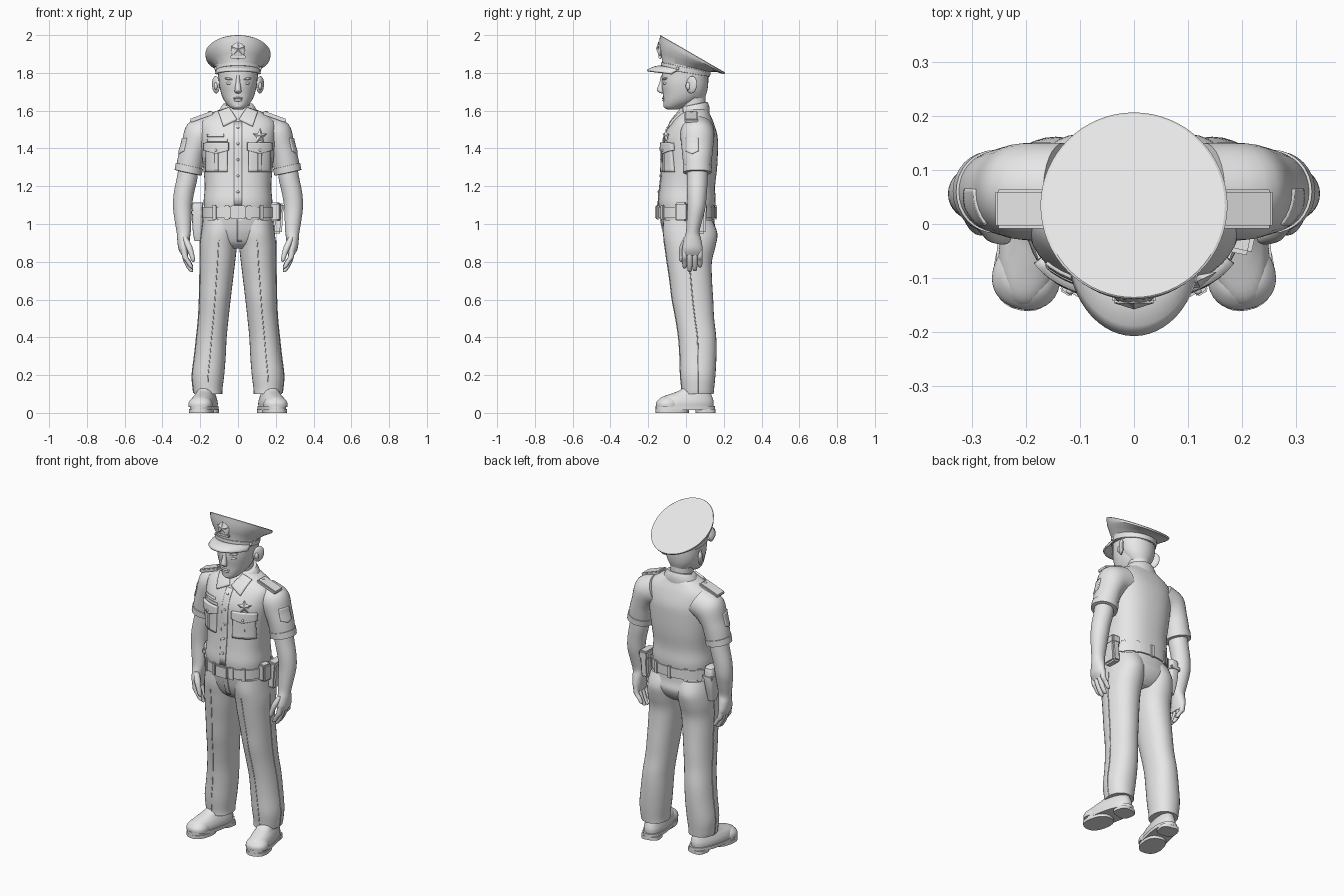
import bpy, bmesh
from math import sin, cos, pi, radians, atan2, copysign
from mathutils import Vector, Matrix
from mathutils.bvhtree import BVHTree

cube = bpy.data.objects.get("Cube")
if cube:
    bpy.data.objects.remove(cube)

grey = bpy.data.materials.new("plain_grey")
grey.use_nodes = True
grey.diffuse_color = (0.8, 0.8, 0.8, 1)
grey.node_tree.nodes["Principled BSDF"].inputs["Base Color"].default_value = (0.8, 0.8, 0.8, 1)


def finish(name, bm, angle=40):
    bmesh.ops.recalc_face_normals(bm, faces=bm.faces[:])
    me = bpy.data.meshes.new(name)
    bm.to_mesh(me)
    bm.free()
    for p in me.polygons:
        p.use_smooth = True
    me.set_sharp_from_angle(angle=radians(angle))
    me.materials.append(grey)
    ob = bpy.data.objects.new(name, me)
    bpy.context.scene.collection.objects.link(ob)
    return ob


def spline(rows, steps):
    """Pass a smooth curve through rows of ring values."""
    out = []
    for i in range(len(rows) - 1):
        a, b, c, d = (rows[max(0, min(len(rows) - 1, i + k))] for k in (-1, 0, 1, 2))
        for s in range(steps):
            t = s / steps
            out.append([q + t / 2 * (r - p + t * (2*p - 5*q + 4*r - w + t * (3*q - p - 3*r + w)))
                        for p, q, r, w in zip(a, b, c, d)])
    return out + [list(rows[-1])]


def loft(name, rings, power=2, steps=4, n=32, side=1, angle=40):
    """Skin rings given as x, y, z, half width, half depth, side tilt, front tilt."""
    full = [list(r) + [0] * (7 - len(r)) for r in rings]
    bm = bmesh.new()
    loops = []
    for x, y, z, ru, rv, t, a in spline(full, steps):
        t, a = radians(t) * side, radians(a)
        u, v = Vector((cos(t), 0, sin(t))), Vector((0, cos(a), sin(a)))
        loop = []
        for k in range(n):
            c, s = cos(2 * pi * k / n), sin(2 * pi * k / n)
            loop.append(bm.verts.new(Vector((x * side, y, z))
                        + u * ru * copysign(abs(c) ** (2 / power), c)
                        + v * rv * copysign(abs(s) ** (2 / power), s)))
        loops.append(loop)
    for lo, hi in zip(loops, loops[1:]):
        for k in range(n):
            bm.faces.new((lo[k], lo[(k + 1) % n], hi[(k + 1) % n], hi[k]))
    bm.faces.new(loops[0])
    bm.faces.new(loops[-1])
    return finish(name, bm, angle)


def blob(name, loc, radii, rot=(0, 0, 0)):
    bm = bmesh.new()
    bmesh.ops.create_uvsphere(bm, u_segments=20, v_segments=12, radius=1)
    bmesh.ops.scale(bm, vec=radii, verts=bm.verts[:])
    ob = finish(name, bm)
    ob.location, ob.rotation_euler = loc, [radians(r) for r in rot]
    return ob


def box(name, loc, size, rot=(0, 0, 0), bevel=0.005):
    bm = bmesh.new()
    bmesh.ops.create_cube(bm, size=1)
    bmesh.ops.scale(bm, vec=size, verts=bm.verts[:])
    bmesh.ops.bevel(bm, geom=bm.edges[:], offset=bevel, segments=2, affect='EDGES')
    ob = finish(name, bm)
    ob.location, ob.rotation_euler = loc, [radians(r) for r in rot]
    return ob


def cord(name, points, r):
    cu = bpy.data.curves.new(name, 'CURVE')
    cu.dimensions, cu.bevel_depth, cu.bevel_resolution = '3D', r, 1
    sp = cu.splines.new('POLY')
    sp.points.add(len(points) - 1)
    for p, co in zip(sp.points, points):
        p.co = (*co, 1)
    cu.materials.append(grey)
    bpy.context.scene.collection.objects.link(bpy.data.objects.new(name, cu))


def tree_of(ob):
    return BVHTree.FromPolygons([v.co for v in ob.data.vertices],
                                [p.vertices[:] for p in ob.data.polygons])


def patch(name, tree, corners, depth, drop=0, side=0, n=10):
    """Lay a cloth panel on a body part, from the front or from one side."""
    a, b, c, d = (Vector(p) for p in corners)
    bm = bmesh.new()
    grid = []
    for j in range(n + 1):
        row = []
        for i in range(n + 1):
            u, v = i / n, j / n
            p = a.lerp(b, u).lerp(d.lerp(c, u), v)
            p.y -= drop * (1 - abs(2 * u - 1)) * (1 - v)
            if side:
                start, ray = Vector((side, p.x, p.y)), Vector((-side, 0, 0))
            else:
                start, ray = Vector((p.x, -1, p.y)), Vector((0, 1, 0))
            hit = tree.ray_cast(start, ray)[0]
            row.append(bm.verts.new(hit if hit else start + ray))
        grid.append(row)
    for j in range(n):
        for i in range(n):
            bm.faces.new((grid[j][i], grid[j][i+1], grid[j+1][i+1], grid[j+1][i]))
    ob = finish(name, bm)
    mod = ob.modifiers.new("thickness", 'SOLIDIFY')
    mod.thickness, mod.offset = depth * 2, 0


def rect(x0, x1, z0, z1):
    return (x0, z0), (x1, z0), (x1, z1), (x0, z1)


def star(name, loc, r, points, turn):
    bm = bmesh.new()
    rim = [bm.verts.new((sin(pi*k/points) * r * (0.5 if k % 2 else 1), 0,
                         cos(pi*k/points) * r * (0.5 if k % 2 else 1))) for k in range(points * 2)]
    for y in (-0.012, 0.012):
        mid = bm.verts.new((0, y, 0))
        for k in range(len(rim)):
            bm.faces.new((mid, rim[k], rim[(k + 1) % len(rim)]))
    ob = finish(name, bm, 10)
    ob.location, ob.rotation_euler.z = loc, turn


# Shirt body, belt and trouser seat
shirt = loft("shirt", [(0, .005, 1.06, .178, .145), (0, .005, 1.12, .182, .152), (0, .008, 1.2, .176, .146),
    (0, .018, 1.3, .184, .147), (0, .022, 1.4, .195, .147), (0, .026, 1.47, .2, .14), (0, .035, 1.54, .195, .11),
    (0, .043, 1.585, .14, .082), (0, .045, 1.61, .09, .068), (0, .045, 1.625, .07, .06)], 2.4, n=48)
seat = loft("trouser_seat", [(0, .005, 1.07, .18, .145), (0, .012, 1, .188, .14), (0, .022, .95, .185, .138),
    (0, .022, .9, .15, .115), (0, .022, .87, .08, .08)], 2.3, n=48)
loft("belt", [(0, .003, z, .18 + w, .146 + w) for z, w in ((1.033, 0), (1.033, .01), (1.09, .01), (1.09, 0))],
     2.3, 1, 48)
box("belt_buckle", (0, -.155, 1.062), (.08, .018, .07))
for k, deg in enumerate((35, 62, 90, 118, 145, 232, 308, 285, 255)):
    c, s = cos(radians(deg)), sin(radians(deg))
    box("belt_loop", (.19 * copysign(abs(c) ** .87, c), .003 + .156 * copysign(abs(s) ** .87, s), 1.062),
        (.012, .024, .075), (0, 0, math_deg) if (math_deg := atan2(s / .156, c / .19) * 180 / pi) else (0, 0, 0), .003)

# Belt gear
loft("holster", [(-.21, .055, 1.115, .024, .035), (-.214, .055, 1.1, .029, .045), (-.214, .055, 1.02, .029, .045),
    (-.214, .05, .95, .024, .034), (-.212, .05, .91, .018, .024)], 4, 2)
box("holster_strap", (-.214, .055, 1.06), (.064, .1, .025))
box("belt_pouch", (.212, .06, 1.03), (.05, .09, .16), (0, 4, 0), .01)
box("belt_pouch_flap", (.214, .06, 1.085), (.058, .098, .05), (0, 4, 0), .008)
box("small_pouch", (.198, -.025, 1.065), (.05, .06, .1), (0, 0, -12), .008)

# Shirt front details
skin = tree_of(shirt)


def front(x, z):
    return skin.ray_cast(Vector((x, -1, z)), Vector((0, 1, 0)))[0]


patch("button_strip", skin, rect(-.02, .02, 1.1, 1.54), .004)
for k in range(5):
    blob("shirt_button", front(0, 1.17 + k * .085) + Vector((0, -.004, 0)), (.007, .005, .007))
for s in (1, -1):
    patch("chest_pocket", skin, rect(.055 * s, .165 * s, 1.275, 1.42), .011)
    patch("pocket_pleat", skin, rect(.1 * s, .12 * s, 1.28, 1.4), .014)
    patch("pocket_flap", skin, rect(.048 * s, .172 * s, 1.39, 1.43), .017, .018)
    blob("pocket_button", front(.11 * s, 1.39) + Vector((.008 * s, -.016, 0)), (.007, .006, .007))
    patch("collar_wing", skin, ((.006 * s, 1.55), (.078 * s, 1.515), (.103 * s, 1.59), (.045 * s, 1.612)), .011)
    box("shoulder_strap", (.193 * s, .028, 1.568), (.13, .072, .02), (0, 20 * s, 0))
    blob("strap_button", (.15 * s, .028, 1.594), (.008, .008, .005))
for z, x in ((1.468, -.075), (1.442, -.055)):
    patch("name_bar", skin, rect(-.16, x, z - .007, z + .007), .006)
star("chest_star", front(.115, 1.465) + Vector((.002, -.008, 0)), .043, 5, .45)
loft("collar_stand", [(0, .045, 1.575, .112, .08, 0, 8), (0, .045, 1.605, .098, .08, 0, 10),
    (0, .045, 1.632, .08, .07, 0, 12), (0, .045, 1.632, .066, .058, 0, 12)], 2, 2)

leg_rings = [(.09, .01, 1.02, .095, .13), (.098, .022, .95, .097, .144), (.104, .022, .88, .098, .134),
    (.108, .018, .8, .093, .119), (.115, .026, .7, .088, .112), (.122, .035, .6, .083, .109),
    (.13, .047, .5, .08, .102), (.14, .06, .4, .08, .1), (.148, .064, .3, .083, .097),
    (.158, .063, .2, .085, .093), (.16, .063, .13, .078, .086), (.158, .062, .1, .075, .084)]
for s in (1, -1):
    # Trouser leg with seam and pressed crease
    leg = loft("trouser_leg", leg_rings, 2.15, side=s)
    smooth = spline(leg_rings, 4)[6:-1]
    cord("side_seam", [((x + r) * s, y, z) for x, y, z, r, d in smooth], .003)
    cord("front_crease", [(x * s, y - d, z) for x, y, z, r, d in smooth], .0025)
    patch("trouser_pocket_edge", tree_of(seat), ((.105 * s, 1.025), (.155 * s, .965), (.162 * s, .97),
          (.114 * s, 1.028)), .006)

    # Sleeve, cuff and arm
    sleeve = loft("sleeve", [(.13, .06, 1.49, .09, .09, 65), (.2, .06, 1.465, .093, .09, 45),
        (.232, .06, 1.4, .072, .083, 25), (.25, .06, 1.34, .07, .077, 18), (.263, .06, 1.275, .068, .07, 12)], side=s)
    loft("sleeve_cuff", [(.256, .06, 1.308, .066, .07, 13), (.257, .06, 1.307, .074, .077, 13),
        (.264, .06, 1.272, .073, .075, 12), (.264, .06, 1.27, .058, .06, 12)], 2, 1, side=s)
    patch("sleeve_emblem", tree_of(sleeve), rect(.0, .065, 1.385, 1.455), .005, .015, s)
    loft("arm", [(.262, .06, 1.3, .052, .055, 10), (.27, .06, 1.24, .054, .055, 8), (.287, .058, 1.16, .053, .052, 4),
        (.294, .055, 1.09, .05, .048), (.291, .045, 1.02, .044, .041, -5), (.287, .036, .96, .038, .036, -8),
        (.288, .035, .92, .034, .045, -8), (.287, .034, .87, .028, .054, -8), (.28, .034, .835, .016, .05, -8)], side=s)
    for k, tip in enumerate((.765, .745, .75, .77)):
        y = -.007 + k * .027
        loft("finger", [(.286, y, .87, .014, .014), (.28, y, .825, .016, .0145), (.264, y, tip + .035, .014, .0135),
            (.249, y, tip + .008, .011, .011), (.244, y, tip, .004, .004)], 2, 3, 12, s)
    loft("thumb", [(.282, .005, .93, .014, .016), (.262, -.015, .885, .018, .018), (.246, -.024, .84, .014, .014),
        (.238, -.026, .81, .011, .011), (.236, -.026, .8, .004, .004)], 2, 3, 12, s)

    # Shoe, turned slightly outward
    parts = [loft("shoe_upper", [(0, -.005, .025, .062, .152), (0, -.004, .055, .063, .153), (0, .003, .08, .056, .14),
                 (0, .025, .1, .047, .11), (0, .05, .12, .044, .082), (0, .065, .15, .044, .066)], 2.3),
             loft("shoe_sole", [(0, -.003, z, .067, .16) for z in (.016, .036)], 2.4, 1),
             loft("shoe_tread", [(0, -.075, z, .064, .088) for z in (0, .02)], 2.4, 1),
             loft("shoe_heel", [(0, .105, z, .055, .05) for z in (0, .02)], 3, 1),
             loft("toe_cap", [(0, -.1, .03, .063, .06), (0, -.1, .055, .062, .059), (0, -.095, .078, .045, .042),
                 (0, -.092, .086, .02, .02)], 2.2)]
    parts += [blob("shoe_lace", (0, -.06 + .025 * k, .096 + .008 * k), (.032, .006, .007)) for k in range(3)]
    for p in parts:
        turn = Matrix.Translation((.178 * s, 0, 0)) @ Matrix.Rotation(radians(12 * s), 4, 'Z')
        p.matrix_basis = turn @ Matrix.Translation(p.location)

patch("trouser_fly", tree_of(seat), rect(-.004, .022, .91, 1.03), .005)

# Head and neck
loft("neck", [(0, .045, 1.56, .064, .064), (0, .038, 1.64, .062, .066), (0, .03, 1.72, .065, .07)])
loft("head", [(0, -.072, 1.605, .022, .026), (0, -.06, 1.62, .045, .056), (0, -.03, 1.65, .071, .09),
    (0, -.012, 1.69, .089, .11), (0, -.008, 1.74, .1, .121), (0, -.005, 1.79, .104, .123),
    (0, -.005, 1.84, .105, .12)], 2.1)
loft("hair", [(0, .05, 1.655, .05, .045), (0, .036, 1.7, .085, .075), (0, .024, 1.75, .103, .094),
    (0, .018, 1.82, .108, .1)])
loft("nose", [(0, -.122, 1.785, .009, .01), (0, -.128, 1.75, .011, .012), (0, -.136, 1.712, .017, .018),
    (0, -.131, 1.698, .017, .014), (0, -.122, 1.691, .007, .006)], n=20)
blob("upper_lip", (0, -.118, 1.666), (.027, .009, .006))
blob("lower_lip", (0, -.117, 1.655), (.022, .009, .007))
blob("chin", (0, -.101, 1.626), (.026, .018, .016))
for s in (1, -1):
    blob("eye", (.043 * s, -.106, 1.745), (.02, .016, .009), (0, 0, 15 * s))
    blob("eyebrow", (.045 * s, -.111, 1.768), (.028, .012, .007), (0, -8 * s, 18 * s))
    blob("ear", (.117 * s, .03, 1.737), (.013, .033, .046), (-8, 0, -32 * s))
    blob("ear_lobe_fold", (.117 * s, .012, 1.73), (.01, .014, .02))

# Peaked cap
loft("cap", [(0, -.005, 1.8, .115, .127, 0, -10), (0, .003, 1.835, .12, .132, 0, -13),
    (0, .012, 1.857, .142, .157, 0, -19), (0, .024, 1.873, .162, .182, 0, -25), (0, .031, 1.884, .17, .193, 0, -28),
    (0, .034, 1.899, .173, .199, 0, -30), (0, .034, 1.902, .168, .196, 0, -30)], 2, 1, 64, angle=25)
loft("cap_band", [(0, -.005, 1.802, .112, .124, 0, -10), (0, -.004, 1.803, .12, .132, 0, -10),
    (0, 0, 1.828, .122, .134, 0, -12), (0, 0, 1.83, .114, .126, 0, -12)], 2, 1, 64)
bm = bmesh.new()
rows = []
for k in range(25):
    a = radians(-80 + k * 160 / 24)
    inner = Vector((.112 * sin(a), -.005 - .124 * cos(a), 1.81 + .025 * cos(a)))
    outer = Vector((.118 * sin(a), -.05 - .155 * cos(a), 1.79 + .022 * cos(a)))
    rows.append([bm.verts.new(inner.lerp(outer, t / 4) + Vector((0, 0, .006 * sin(pi * t / 4)))) for t in range(5)])
for a, b in zip(rows, rows[1:]):
    for t in range(4):
        bm.faces.new((a[t], a[t + 1], b[t + 1], b[t]))
visor = finish("cap_visor", bm)
mod = visor.modifiers.new("thickness", 'SOLIDIFY')
mod.thickness, mod.offset = .01, 0
blob("cap_badge_base", (0, -.136, 1.918), (.036, .012, .044))
star("cap_badge_star", (0, -.146, 1.928), .04, 5, 0)
box("cap_badge_bar", (0, -.138, 1.885), (.08, .016, .018), (0, 0, 0), .004)
for s in (1, -1):
    blob("cap_side_button", (.117 * s, -.045, 1.823), (.008, .008, .008))
